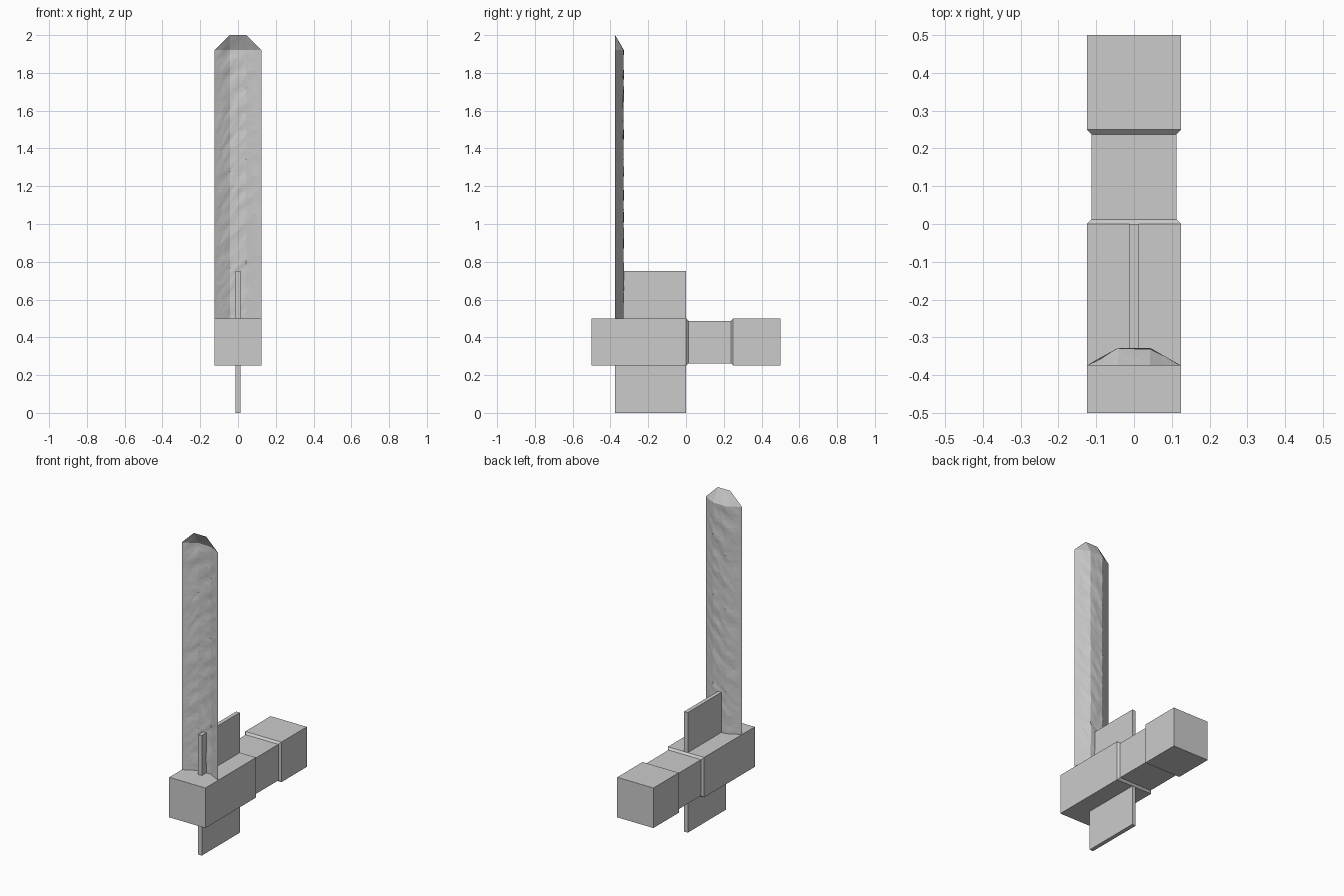
import bpy
from mathutils import Vector, noise

if "Cube" in bpy.data.objects:
    bpy.data.objects.remove(bpy.data.objects["Cube"])


def make_object(name, verts, faces):
    mesh = bpy.data.meshes.new(name)
    mesh.from_pydata(verts, [], faces)
    mesh.update()
    obj = bpy.data.objects.new(name, mesh)
    bpy.context.collection.objects.link(obj)
    return obj


def square_bar(name, stations, zc):
    """Square-section bar running along y through (y, half width) stations."""
    verts, faces = [], []
    for y, h in stations:
        verts += [(-h, y, zc - h), (h, y, zc - h), (h, y, zc + h), (-h, y, zc + h)]
    for i in range(len(stations) - 1):
        for k in range(4):
            a, b = 4 * i + k, 4 * i + (k + 1) % 4
            faces.append((a, b, b + 4, a + 4))
    n = len(verts)
    faces += [(3, 2, 1, 0)[::-1], (n - 4, n - 3, n - 2, n - 1)[::-1]]
    # Rings wind around +y from below, so flip to point outwards
    return make_object(name, verts, [f[::-1] for f in faces])


# Guard block, narrower grip and end block with bevelled steps
square_bar("hilt", [(-0.5, 0.125), (0, 0.125), (0.0125, 0.1125),
                    (0.2375, 0.1125), (0.25, 0.125), (0.5, 0.125)], 0.375)

# Thin vertical fin passing through the guard
bpy.ops.mesh.primitive_cube_add(size=1, location=(0, -0.1875, 0.375))
fin = bpy.context.object
fin.name = "fin"
fin.scale = (0.025, 0.375, 0.75)

# Blade: open, hollow-fronted rough sheet with sloping flanks and tip
BACK, FRONT, FLAT, EDGE = -0.331, -0.375, 0.043, 0.125
COLS, ROWS, TIP_ROWS = 18, 64, 3


def ridge(x):
    """1 on the flat back, falling to 0 at the outer edges."""
    return min(1.0, (EDGE - abs(x)) / (EDGE - FLAT))


def bump(x, z, r):
    # streaks running diagonally across the sheet
    p = Vector((x * 14 - z * 2, z * 14 - x * 10, 3.7))
    return (noise.noise(p) * 0.004 + noise.noise(p * 2.3) * 0.002) * min(1, r * 2)


xs = []
for i in range(COLS + 1):
    u = -1 + 2 * i / COLS
    s = abs(u) * 3
    x = FLAT * s if s <= 1 else FLAT + (EDGE - FLAT) * (s - 1) / 2
    xs.append(x if u > 0 else -x)

verts, faces = [], []
for j in range(ROWS + TIP_ROWS + 1):
    for x in xs:
        r = ridge(x)
        t = max(0, j - ROWS) / TIP_ROWS
        z = 0.5 + 1.42 * min(1, j / ROWS) + 0.08 * r * t
        y = FRONT + (BACK - FRONT) * r * (1 - t)
        fade = (1 - t) * min(1, j / 2)
        verts.append((x, y + bump(x, z, r) * fade, z))
w = COLS + 1
for j in range(ROWS + TIP_ROWS):
    for i in range(COLS):
        a = j * w + i
        # edge columns close up to a single point above the shoulder
        if j >= ROWS and i == 0:
            faces.append((ROWS * w, a + w + 1, a + 1))
        elif j >= ROWS and i == COLS - 1:
            faces.append((a, a + w, ROWS * w + COLS))
        else:
            faces += [(a, a + w, a + w + 1), (a, a + w + 1, a + 1)]
make_object("blade", verts, faces)
